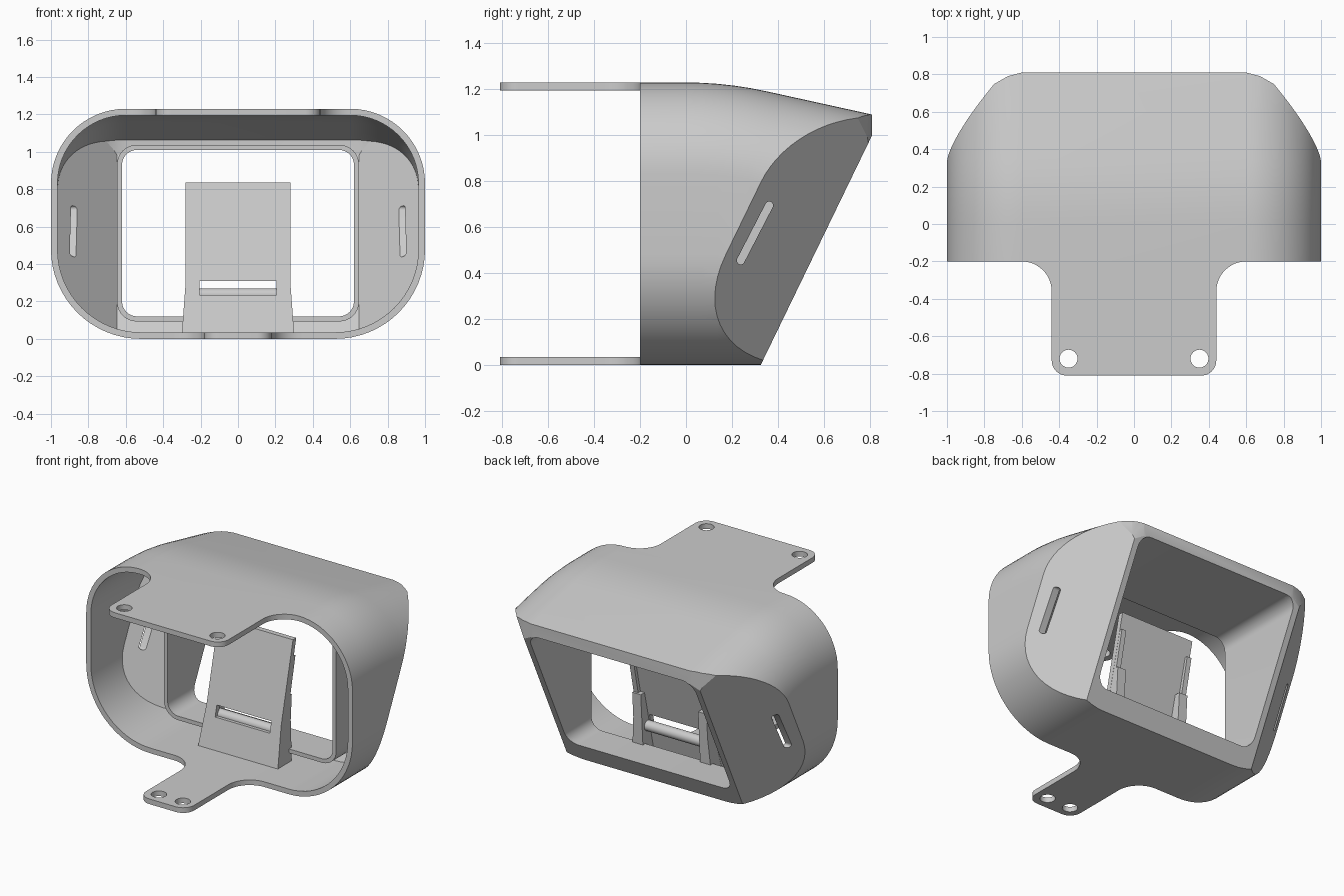
import bpy, bmesh
from math import sin, cos, pi, radians
from mathutils import Vector

if "Cube" in bpy.data.objects:
    bpy.data.objects.remove(bpy.data.objects["Cube"])

T = 0.035            # wall thickness
FRONT, BACK = -0.2, 0.81
parts = []

grey = bpy.data.materials.new("plain_grey")
grey.use_nodes = True
grey.diffuse_color = (0.6, 0.6, 0.6, 1)
grey.node_tree.nodes["Principled BSDF"].inputs["Base Color"].default_value = (0.6, 0.6, 0.6, 1)


def finish(bm, name, keep=True):
    bmesh.ops.recalc_face_normals(bm, faces=bm.faces)
    mesh = bpy.data.meshes.new(name)
    bm.to_mesh(mesh)
    bm.free()
    mesh.materials.append(grey)
    obj = bpy.data.objects.new(name, mesh)
    bpy.context.scene.collection.objects.link(obj)
    if keep:
        parts.append(obj)
    else:
        obj.hide_render = True
    return obj


def loft(rings):
    bm = bmesh.new()
    loops = [[bm.verts.new(p) for p in ring] for ring in rings]
    n = len(loops[0])
    for a, b in zip(loops, loops[1:]):
        for i in range(n):
            bm.faces.new((a[i], a[(i + 1) % n], b[(i + 1) % n], b[i]))
    bm.faces.new(loops[0])
    bm.faces.new(loops[-1][::-1])
    return bm


def prism(points, axis, lo, hi):
    def place(p, d):
        c = list(p)
        c.insert(axis, d)
        return c
    return loft([[place(p, d) for p in points] for d in (lo, hi)])


def arc(cx, cy, r, a0, a1, n=12):
    return [(cx + r * cos(radians(a0 + (a1 - a0) * i / n)),
             cy + r * sin(radians(a0 + (a1 - a0) * i / n))) for i in range(n + 1)]


def rounded(hw, z0, z1, rt, rb, n=16):
    return (arc(hw - rt, z1 - rt, rt, 0, 90, n) + arc(rt - hw, z1 - rt, rt, 90, 180, n)
            + arc(rb - hw, z0 + rb, rb, 180, 270, n) + arc(hw - rb, z0 + rb, rb, 270, 360, n))


def slice_off(bm, point, normal, inset=0.0):
    # Remove everything beyond a plane and cap the cut
    no = Vector(normal).normalized()
    geom = bm.verts[:] + bm.edges[:] + bm.faces[:]
    bmesh.ops.bisect_plane(bm, geom=geom, plane_co=Vector(point) - no * inset,
                           plane_no=no, clear_outer=True)
    rim = [e for e in bm.edges if e.is_boundary]
    if rim:
        bmesh.ops.edgeloop_fill(bm, edges=rim)


def cut(obj, cutter):
    mod = obj.modifiers.new("cut", 'BOOLEAN')
    mod.operation, mod.solver, mod.object = 'DIFFERENCE', 'EXACT', cutter
    graph = bpy.context.evaluated_depsgraph_get()
    mesh = bpy.data.meshes.new_from_object(obj.evaluated_get(graph))
    obj.modifiers.clear()
    obj.data = mesh
    bpy.data.objects.remove(cutter)


def roof(y):
    if y < 0:
        return 1.23
    return 1.23 - (0.22 * y * y / 0.7 if y < 0.35 else 0.0385 + 0.22 * (y - 0.35))


def hood_solid(inset, start):
    rings = []
    for y in [start, 0, 0.07, 0.14, 0.21, 0.28, 0.35, 0.6, 1.0]:
        sec = rounded(1 - inset, inset, roof(y) - inset, 0.4 - inset, 0.48 - inset)
        rings.append([(x, y, z) for x, z in sec])
    bm = loft(rings)
    slice_off(bm, (0, BACK, 0), (0, 1, 0), inset)             # upright back edge
    slice_off(bm, (0, 0.325, 0), (0, 1, -0.485), inset)       # leaning back
    for s in (1, -1):
        slice_off(bm, (s * 0.661, 0.325, 0), (s, 0.88, -0.427), inset)  # side facets
        for a in (radians(15), radians(30)):                  # rounded rear corners
            n = Vector((s * sin(a), cos(a), 0))
            slice_off(bm, Vector((s * 0.56, 0.51, 0)) + n * 0.3, n, inset)
    return bm


# Hood shell with rear opening and side slots
opening = rounded(0.62, 0.12, 1.01, 0.08, 0.08, 8)
shell = finish(hood_solid(0, FRONT), "hood_shell")
cut(shell, finish(hood_solid(T, FRONT - 0.1), "hollow", False))
cut(shell, finish(prism(opening, 1, 0.0, 1.2), "opening", False))
tilt = 63
slot = (arc(0.362, 0.695, 0.017, tilt - 90, tilt + 90, 8)
        + arc(0.238, 0.455, 0.017, tilt + 90, tilt + 270, 8))
cut(shell, finish(prism(slot, 0, -1.2, 1.2), "side_slots", False))

# Tunnel around the opening
bm = prism(rounded(0.647, 0.093, 1.037, 0.105, 0.105, 8), 1, 0.13, 1.2)
slice_off(bm, (0, BACK, 0), (0, 1, 0), 0.005)
slice_off(bm, (0, 0.325, 0), (0, 1, -0.485), 0.005)
tunnel = finish(bm, "opening_tunnel")
cut(tunnel, finish(prism(opening, 1, 0.0, 1.4), "tunnel_hollow", False))


# Mounting tabs with screw holes
def tab(name, w, hole_x, z):
    f, c, tip = 0.16, 0.08, -0.81
    half = arc(w + f, FRONT - f, f, 90, 180) + arc(w - c, tip + c, c, 0, -90, 8)
    outline = half + [(-x, y) for x, y in reversed(half)]
    obj = finish(prism(outline, 2, z, z + T), name)
    for s in (1, -1):
        hole = arc(s * hole_x, -0.72, 0.048, 0, 345, 23)
        cut(obj, finish(prism(hole, 2, z - 0.1, z + 0.1), "hole", False))


tab("top_tab", 0.44, 0.35, 1.23 - T)
tab("bottom_tab", 0.18, 0.09, 0)


# Leaning bracket inside the hood
def lean(z):
    return 0.19 * (z - T) / 0.8


def bracket_part(name, x0, x1, z0, z1, d0, d1):
    # Slab following the lean, with depth d0 at the foot and d1 at the head
    profile = [(lean(z0), z0), (lean(z1), z1), (lean(z1) + d1, z1), (lean(z0) + d0, z0)]
    bm = prism(profile, 0, x0, x1)
    bmesh.ops.bisect_plane(bm, geom=bm.verts[:] + bm.edges[:] + bm.faces[:],
                           plane_co=(0, 0, 0.3), plane_no=(0, 0, 1))
    for v in bm.verts:
        if v.co.z < 0.1 and abs(v.co.x) > 0.27:
            v.co.x *= 1.07
    return finish(bm, name)


plate = bracket_part("bracket_plate", -0.28, 0.28, T, 0.835, T, T)
window = [(-0.205, 0.235), (0.205, 0.235), (0.205, 0.31), (-0.205, 0.31)]
cut(plate, finish(prism(window, 1, -0.2, 0.4), "plate_slot", False))
for side, s in (("left", 1), ("right", -1)):
    for label, inner, z0, z1, d0, d1 in (("leg", 0.215, T, 0.47, 0.15, 0.075),
                                         ("rail", 0.245, 0.47, 0.72, 0.06, 0.055)):
        lo, hi = sorted((s * inner, s * 0.279))
        bracket_part("bracket_%s_%s" % (label, side), lo, hi, z0, z1, d0, d1)
finish(prism(arc(0.105, 0.235, 0.035, 0, 345, 23), 0, -0.23, 0.23), "bracket_crossbar")

# Smooth curved walls, keep edges crisp
bpy.ops.object.select_all(action='DESELECT')
for obj in parts:
    obj.select_set(True)
bpy.context.view_layer.objects.active = shell
bpy.ops.object.shade_smooth_by_angle(angle=radians(25))
